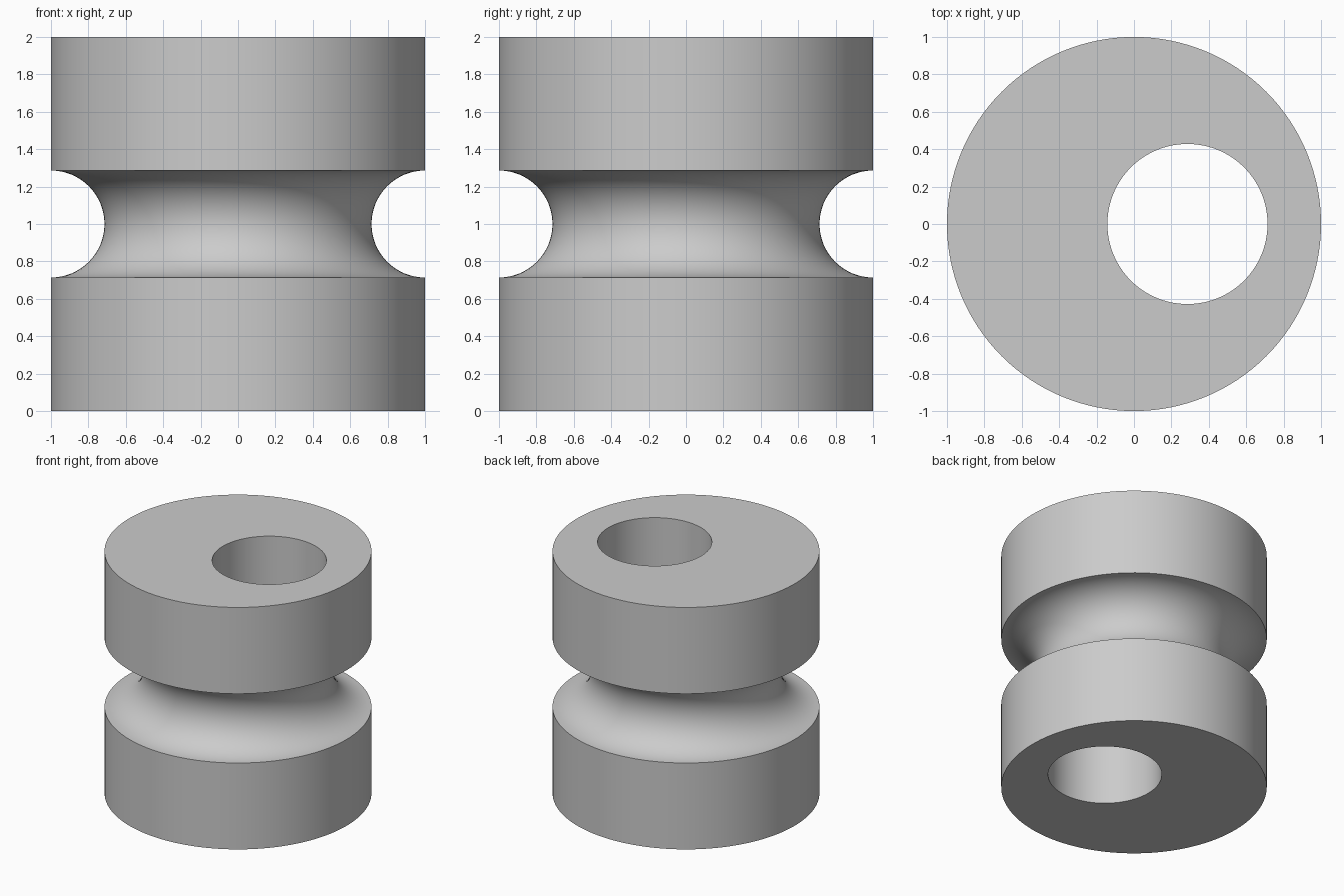
import bpy
import bmesh
from math import sin, cos, pi, radians

cube = bpy.data.objects.get("Cube")
if cube:
    bpy.data.objects.remove(cube, do_unlink=True)

SEGMENTS = 128
GROOVE_STEPS = 32
GROOVE_RADIUS = 0.286
BORE_RADIUS = 0.428
BORE_X = 0.286

# Plain grey material
grey = bpy.data.materials.new("plain grey")
grey.use_nodes = True
colour = (0.6, 0.6, 0.6, 1)
grey.diffuse_color = colour
grey.node_tree.nodes["Principled BSDF"].inputs["Base Color"].default_value = colour

# Closed section as (centre x, radius, height): outer wall with a half-round groove, then the off-centre bore
section = [(0, 1, 0)]
for i in range(GROOVE_STEPS + 1):
    a = -pi / 2 + pi * i / GROOVE_STEPS
    section.append((0, 1 - GROOVE_RADIUS * cos(a), 1 + GROOVE_RADIUS * sin(a)))
section += [(0, 1, 2), (BORE_X, BORE_RADIUS, 2), (BORE_X, BORE_RADIUS, 0)]

# One ring of vertices per section point, joined to the next ring
bm = bmesh.new()
turns = [2 * pi * i / SEGMENTS for i in range(SEGMENTS)]
rings = [[bm.verts.new((cx + r * cos(t), r * sin(t), z)) for t in turns]
         for cx, r, z in section]
for ring, following in zip(rings, rings[1:] + rings[:1]):
    for i in range(SEGMENTS):
        j = (i + 1) % SEGMENTS
        bm.faces.new((ring[i], ring[j], following[j], following[i]))
bmesh.ops.recalc_face_normals(bm, faces=bm.faces)

mesh = bpy.data.meshes.new("grooved_roller")
bm.to_mesh(mesh)
bm.free()
mesh.materials.append(grey)
roller = bpy.data.objects.new("grooved_roller", mesh)
bpy.context.collection.objects.link(roller)

# Smooth walls with crisp rims
bpy.ops.object.select_all(action="DESELECT")
roller.select_set(True)
bpy.context.view_layer.objects.active = roller
bpy.ops.object.shade_smooth_by_angle(angle=radians(30))
